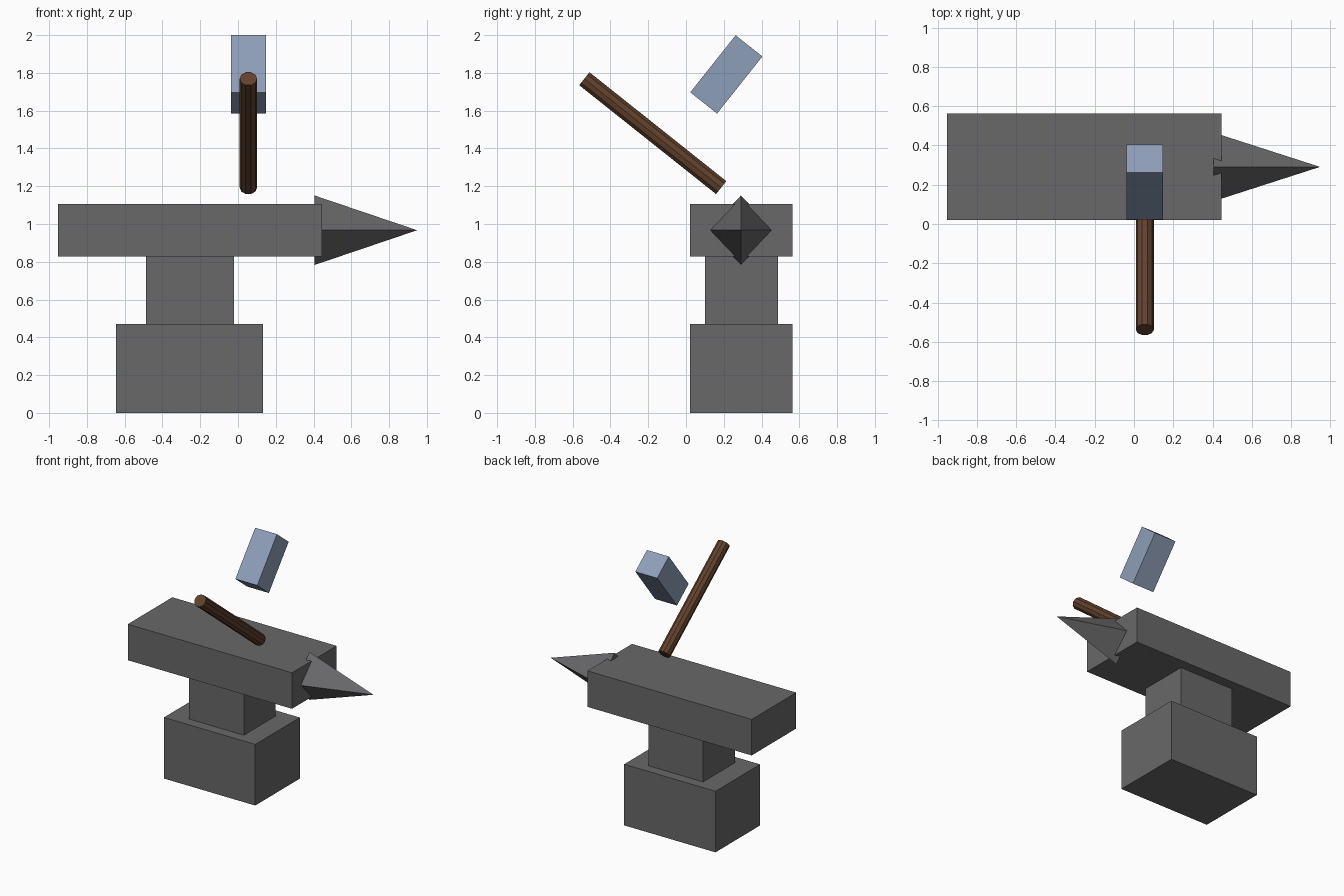
import bpy, math

if "Cube" in bpy.data.objects:
    bpy.data.objects.remove(bpy.data.objects["Cube"])


def material(name, rgb):
    m = bpy.data.materials.new(name)
    m.diffuse_color = (*rgb, 1)
    m.use_nodes = True
    m.node_tree.nodes["Principled BSDF"].inputs["Base Color"].default_value = m.diffuse_color
    return m


iron = material("dark_iron", (0.138, 0.138, 0.143))
steel = material("blue_steel", (0.27, 0.345, 0.48))
wood = material("brown_wood", (0.122, 0.054, 0.026))


def finish(name, mat):
    ob = bpy.context.object
    ob.name = name
    ob.data.materials.append(mat)
    return ob


def box(name, centre, size, mat, tilt=0):
    bpy.ops.mesh.primitive_cube_add(size=1, location=centre, rotation=(tilt, 0, 0))
    bpy.context.object.scale = size
    return finish(name, mat)


def span_box(name, x, y, z, mat):
    pairs = (x, y, z)
    return box(name, [(a + b) / 2 for a, b in pairs], [b - a for a, b in pairs], mat)


# Anvil body: three stacked blocks
span_box("anvil_base", (-0.645, 0.132), (0.021, 0.563), (0, 0.47), iron)
span_box("anvil_waist", (-0.486, -0.02), (0.1, 0.486), (0.47, 0.828), iron)
span_box("anvil_top", (-0.953, 0.445), (0.021, 0.563), (0.828, 1.105), iron)

# Four-sided horn pointing to +x, its base sunk into the top block
bpy.ops.mesh.primitive_cone_add(vertices=4, radius1=1, radius2=0, depth=0.543,
                                location=(0.6765, 0.291, 0.967),
                                rotation=(0, math.pi / 2, 0))
bpy.context.object.scale = (0.184, 0.175, 1)
finish("anvil_horn", iron)

# Floating hammer head and handle, tilted by the same angle
tilt = math.radians(-38.5)
box("hammer_head", (0.055, 0.2135, 1.792), (0.186, 0.181, 0.386), steel, tilt)

bpy.ops.mesh.primitive_cylinder_add(vertices=10, radius=0.046, depth=0.926,
                                    location=(0.055, -0.176, 1.481),
                                    rotation=(tilt + math.pi / 2, 0, 0))
# Turn the profile so that corners sit on the left and right
handle = finish("hammer_handle", wood)
for v in handle.data.vertices:
    v.co.x, v.co.y = v.co.y, -v.co.x
